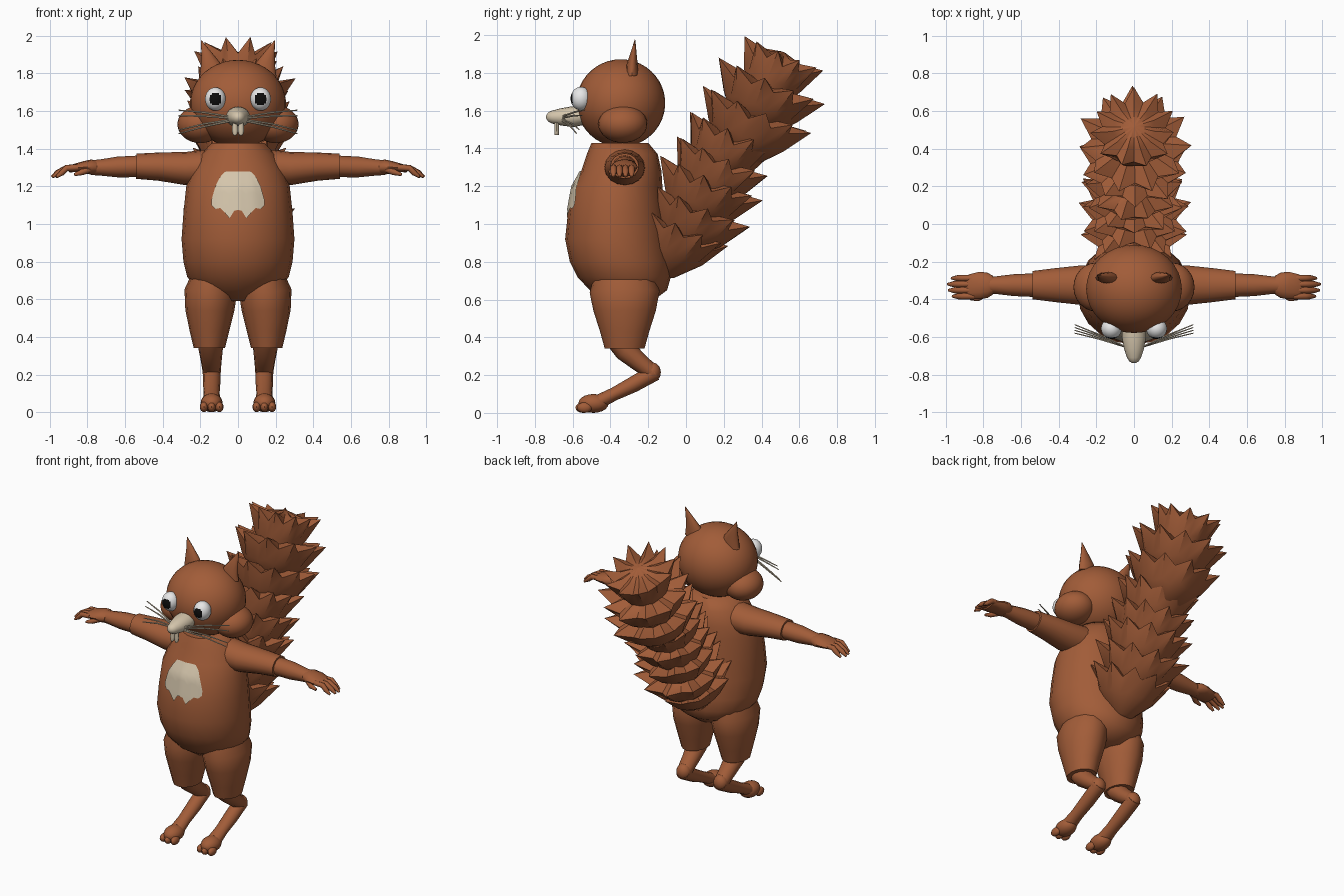
import bpy, bmesh, random
from math import sin, cos, pi, radians
from mathutils import Vector as V
from mathutils.bvhtree import BVHTree

random.seed(4)
old = bpy.data.objects.get("Cube")
if old:
    bpy.data.objects.remove(old, do_unlink=True)


def material(name, rgb):
    m = bpy.data.materials.new(name)
    m.use_nodes = True
    m.diffuse_color = (*rgb, 1)
    m.node_tree.nodes["Principled BSDF"].inputs["Base Color"].default_value = (*rgb, 1)
    return m


FUR = material("russet fur", (0.36, 0.108, 0.04))
CREAM = material("cream", (0.66, 0.56, 0.41))
WHITE = material("eye white", (0.8, 0.8, 0.8))
BLACK = material("pupil black", (0.004, 0.004, 0.004))


def finish(name, bm, mats, angle=50):
    bmesh.ops.recalc_face_normals(bm, faces=bm.faces)
    me = bpy.data.meshes.new(name)
    bm.to_mesh(me)
    bm.free()
    ob = bpy.data.objects.new(name, me)
    bpy.context.collection.objects.link(ob)
    for m in mats:
        me.materials.append(m)
    bpy.ops.object.select_all(action='DESELECT')
    ob.select_set(True)
    bpy.context.view_layer.objects.active = ob
    bpy.ops.object.shade_smooth_by_angle(angle=radians(angle))
    return ob


def skin(bm, rings):
    """Bridge point rings into a closed surface."""
    loops = [[bm.verts.new(p) for p in r] for r in rings]
    n = len(loops[0])
    for a, b in zip(loops, loops[1:]):
        for i in range(n):
            j = (i + 1) % n
            bm.faces.new((a[i], a[j], b[j], b[i]))
    for end in (loops[0], loops[-1]):
        bm.faces.new(end)


def ring(c, u, v, n):
    return [c + u * cos(2 * pi * i / n) + v * sin(2 * pi * i / n) for i in range(n)]


def tube(name, stations, side, mat=FUR, n=12, angle=50):
    """Stations are (point, half width along side, half thickness)."""
    side = V(side)
    pts = [V(s[0]) for s in stations]
    rings = []
    for i, (_, ru, rv) in enumerate(stations):
        t = pts[min(i + 1, len(pts) - 1)] - pts[max(i - 1, 0)]
        w = t.cross(side).normalized()
        u = w.cross(t).normalized()
        rings.append(ring(pts[i], u * ru, w * rv, n))
    bm = bmesh.new()
    skin(bm, rings)
    return finish(name, bm, [mat], angle)


def ball(name, c, r, mats=(FUR,), seg=24, rule=None):
    bm = bmesh.new()
    bmesh.ops.create_uvsphere(bm, u_segments=seg, v_segments=seg * 2 // 3, radius=1)
    if rule:
        for f in bm.faces:
            f.material_index = rule(f.calc_center_median())
    for v in bm.verts:
        v.co = V(c) + V(a * b for a, b in zip(v.co, r))
    return finish(name, bm, mats)


# Torso: z, half width, front y, back y
torso = [(1.43, .14, -.5, -.2), (1.37, .2, -.525, -.15), (1.28, .25, -.555, -.13),
         (1.2, .275, -.6, -.125), (1.06, .29, -.625, -.11), (.92, .3, -.64, -.1),
         (.8, .29, -.615, -.08), (.72, .27, -.575, -.08), (.65, .22, -.51, -.1),
         (.59, .1, -.42, -.18)]
bm = bmesh.new()
skin(bm, [ring(V((0, (f + b) / 2, z)), V((w, 0, 0)), V((0, (b - f) / 2, 0)), 20)
          for z, w, f, b in torso])
body = finish("torso", bm, [FUR])

# Chest patch: ragged sheet laid on the torso; columns are x, top z, bottom z
columns = [(-.14, 1.13, 1.1), (-.12, 1.2, 1.08), (-.095, 1.25, 1.085), (-.07, 1.278, 1.06),
           (-.045, 1.28, 1.03), (-.02, 1.28, 1.07), (0, 1.28, 1.075)]
columns += [(-x, t, b) for x, t, b in reversed(columns[:-1])]
tree = BVHTree.FromObject(body, bpy.context.evaluated_depsgraph_get())
bm = bmesh.new()
grid = []
for x, top, low in columns:
    col = []
    for k in range(9):
        z = top + (low - top) * k / 8
        hit = tree.ray_cast(V((x, -2, z)), V((0, 1, 0)))[0]
        col.append(bm.verts.new((x, hit.y - .008, z)))
    grid.append(col)
for a, b in zip(grid, grid[1:]):
    for k in range(8):
        bm.faces.new((a[k], a[k + 1], b[k + 1], b[k]))
patch = finish("chest_patch", bm, [CREAM])
if patch.data.polygons[0].normal.y > 0:
    patch.data.flip_normals()

# Head and snout
ball("head", (0, -.345, 1.64), (.255, .235, .232), seg=32)
tube("snout", [((0, -.54, 1.575), .062, .05), ((0, -.6, 1.568), .064, .055),
               ((0, -.66, 1.567), .054, .046), ((0, -.71, 1.566), .037, .034),
               ((0, -.73, 1.566), .025, .024), ((0, -.74, 1.566), .008, .008)],
     (1, 0, 0), CREAM, 16)


def eye_colour(p):
    return 1 if p.y < 0 and p.x ** 2 + (p.z * 1.1) ** 2 < .36 else 0


for s, tag in ((1, "left"), (-1, "right")):
    # Face
    ball(tag + "_cheek", (s * .2, -.335, 1.53), (.122, .13, .1))
    eye = ball(tag + "_eye", (s * .12, -.556, 1.664), (.055, .055, .062),
               (WHITE, BLACK), 32, eye_colour)
    tube(tag + "_ear", [((s * .14, -.285, 1.79), .065, .03), ((s * .145, -.285, 1.84), .055, .03),
                        ((s * .17, -.277, 1.91), .026, .015), ((s * .195, -.27, 1.975), .002, .002)],
         (1, 0, 0))
    tube(tag + "_tooth", [((s * .016, -.685, z), w, .012) for z, w in
                          ((1.55, .013), (1.5, .016), (1.48, .014), (1.47, .006))],
         (1, 0, 0), CREAM, 8)
    for k, (z, y) in enumerate(((1.605, -.535), (1.575, -.55), (1.5, -.565), (1.48, -.58))):
        tube(f"{tag}_whisker_{k + 1}",
             [((s * .04, -.655, 1.57 - k * .008), .005, .005),
              ((s * .18, -.6 + (y + .555) * .5, .5 * z + .79 - k * .004), .005, .005),
              ((s * .315, y, z), .003, .003)], (0, 0, 1), CREAM, 6)

    # Arm
    tube(tag + "_sleeve", [((s * .12, -.325, 1.3), .11, .1), ((s * .28, -.325, 1.295), .105, .088),
                           ((s * .42, -.325, 1.305), .09, .075),
                           ((s * .54, -.325, 1.307), .075, .067)], (0, 1, 0), n=16)
    tube(tag + "_forearm", [((s * .5, -.325, 1.307), .064, .058), ((s * .64, -.325, 1.303), .058, .055),
                            ((s * .74, -.325, 1.3), .046, .042), ((s * .78, -.325, 1.3), .045, .04)],
         (0, 1, 0))
    tube(tag + "_palm", [((s * .75, -.325, 1.3), .05, .035), ((s * .78, -.325, 1.303), .068, .04),
                         ((s * .82, -.327, 1.302), .072, .032), ((s * .87, -.333, 1.297), .066, .022),
                         ((s * .9, -.335, 1.288), .05, .014)], (0, 1, 0))
    for k in range(4):
        y = -.288 - k * .032
        reach = (.97, .99, .985, .965)[k]
        tube(f"{tag}_finger_{k + 1}",
             [((s * .85, y, 1.3), .016, .016), ((s * .91, y, 1.298), .017, .017),
              ((s * (reach - .03), y, 1.272), .016, .015), ((s * reach, y, 1.25), .007, .007)],
             (0, 1, 0), n=8)
    tube(tag + "_thumb", [((s * .79, -.37, 1.29), .018, .018), ((s * .83, -.395, 1.275), .016, .016),
                          ((s * .87, -.398, 1.262), .008, .008)], (0, 1, 0), n=8)

    # Leg: thigh, folded shin and foot
    tube(tag + "_thigh", [((s * .13, -.33, .76), .1, .15), ((s * .145, -.325, .64), .14, .185),
                          ((s * .15, -.325, .54), .13, .165), ((s * .152, -.325, .43), .105, .13),
                          ((s * .152, -.325, .34), .083, .105)], (1, 0, 0), n=16)
    tube(tag + "_shin", [((s * .145, -.36, .39), .068, .065), ((s * .145, -.32, .33), .064, .06),
                         ((s * .142, -.25, .27), .055, .05), ((s * .14, -.18, .215), .048, .042)],
         (1, 0, 0))
    ball(tag + "_heel", (s * .14, -.178, .215), (.049, .045, .052), seg=16)
    tube(tag + "_instep", [((s * .14, -.165, .215), .047, .045), ((s * .14, -.28, .15), .046, .042),
                           ((s * .14, -.38, .1), .042, .035), ((s * .14, -.46, .06), .048, .038)],
         (1, 0, 0))
    ball(tag + "_foot", (s * .14, -.49, .05), (.058, .08, .05), seg=16)
    for k in (-1, 0, 1):
        ball(f"{tag}_toe_{k + 2}", (s * .14 + k * .041, -.545 + abs(k) * .008, .028),
             (.022, .04, .028), seg=12)

# Tail: nested flared tufts with jagged rims; y, z of rim centre, tip radius, base radius
tufts = [(-.02, .99, .275, .07), (.075, 1.1, .295, .09), (.13, 1.245, .29, .1),
         (.19, 1.36, .275, .1), (.25, 1.495, .265, .1), (.38, 1.605, .31, .11),
         (.45, 1.76, .3, .11), (.515, 1.905, .225, .1)]
axis, across, back = V((0, .4, .917)), V((1, 0, 0)), V((0, .917, -.4))
SPIKES = 11
for k, (y, z, r, base) in enumerate(tufts):
    c = V((0, y, z))
    tilt = k * .29 + pi / 2 if k < 7 else pi / 2
    rim = [(r * random.uniform(.94, 1.05), 0) if i % 2 == 0 else
           (r * .76, -.06 + random.uniform(-.012, .012)) for i in range(SPIKES * 2)]

    def loop(radius, depth, mix):
        pts = []
        for i, (tr, td) in enumerate(rim):
            a = tilt + pi * i / SPIKES
            rr = radius * (1 - mix) + tr * mix
            pts.append(c + (across * cos(a) + back * sin(a)) * rr + axis * (depth + td * mix))
        return pts

    bm = bmesh.new()
    skin(bm, [loop(.03, -.29, 0), loop(base, -.27, 0), loop((base + r * .85) / 2, -.15, .25),
              loop(0, 0, 1), loop(.08, -.02, .25), loop(.01, .005, 0)])
    finish(f"tail_tuft_{k + 1}", bm, [FUR], 45)
